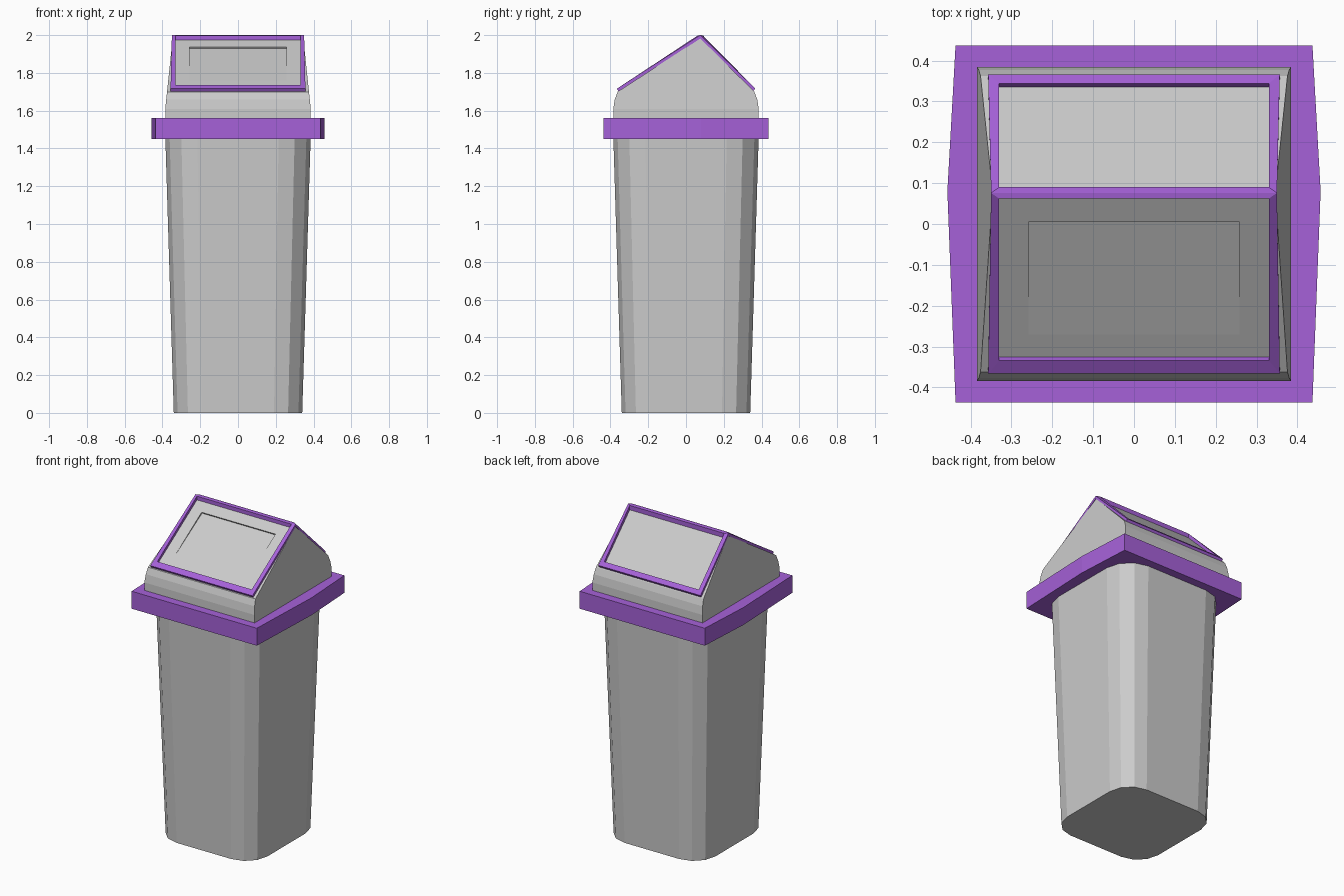
import bpy
from math import cos, sin, radians

if "Cube" in bpy.data.objects:
    bpy.data.objects.remove(bpy.data.objects["Cube"])

purple = bpy.data.materials.new("purple_plastic")
purple.diffuse_color = (0.38, 0.12, 0.69, 1)
purple.use_nodes = True
purple.node_tree.nodes["Principled BSDF"].inputs["Base Color"].default_value = purple.diffuse_color


def make(name, verts, faces, mat=None):
    me = bpy.data.meshes.new(name)
    me.from_pydata(verts, [], faces)
    me.update()
    ob = bpy.data.objects.new(name, me)
    bpy.context.collection.objects.link(ob)
    if mat:
        me.materials.append(mat)
    return ob


def strips(rings, n):
    """Quads between consecutive rings of n vertices."""
    return [(r * n + i, r * n + (i + 1) % n, (r + 1) * n + (i + 1) % n, (r + 1) * n + i)
            for r in range(rings - 1) for i in range(n)]


def loft(name, rings, mat=None):
    n = len(rings[0])
    faces = strips(len(rings), n)
    faces += [tuple(reversed(range(n))), tuple(range(n * (len(rings) - 1), n * len(rings)))]
    return make(name, [v for r in rings for v in r], faces, mat)


def rect(x, y, z):
    return [(-x, -y, z), (x, -y, z), (x, y, z), (-x, y, z)]


# Tapered bin body, corners rounded with three facets
def body_ring(h, z):
    r = 0.44 * h
    c = h - r
    ring = []
    for sx, sy, start in ((1, 1, 0), (-1, 1, 90), (-1, -1, 180), (1, -1, 270)):
        for k in range(4):
            a = radians(start + 30 * k)
            ring.append((sx * c + r * cos(a), sy * c + r * sin(a), z))
    return ring


loft("bin_body", [body_ring(0.34, 0), body_ring(0.386, 1.5)])

# Rim collar with slightly pointed sides
outline = [(-0.437, -0.437), (0.437, -0.437), (0.457, 0.08),
           (0.437, 0.437), (-0.437, 0.437), (-0.457, 0.08)]
loft("rim_collar", [[(x, y, z) for x, y in outline] for z in (1.45, 1.56)], purple)

# Roof slopes
RIDGE_Y, RIDGE_Z, EAVE_Y, EAVE_Z = 0.076, 1.984, 0.362, 1.70


def slope_z(y, sign):
    return EAVE_Z + (RIDGE_Z - EAVE_Z) * (y - sign * EAVE_Y) / (RIDGE_Y - sign * EAVE_Y)


# Gabled lid with door opening in the front slope
DX, DY0, DY1 = 0.258, -0.27, 0.005
verts = (rect(0.385, 0.385, 1.5) + rect(0.385, 0.385, 1.61)
         + rect(0.380, 0.377, 1.66) + rect(0.3757, EAVE_Y, EAVE_Z))
verts += [(-0.346, RIDGE_Y, RIDGE_Z), (0.346, RIDGE_Y, RIDGE_Z)]
verts += [(x, y, slope_z(y, -1)) for x, y in ((-DX, DY0), (DX, DY0), (DX, DY1), (-DX, DY1))]
faces = strips(2, 4) + [(3, 2, 1, 0), (14, 15, 16, 17)]
for a in (4, 8):  # curved front and back shoulders
    faces += [(a, a + 1, a + 5, a + 4), (a + 2, a + 3, a + 7, a + 6)]
faces += [(5, 6, 10, 14, 17, 13, 9), (7, 4, 8, 12, 16, 15, 11)]  # gable sides
outer, inner = (12, 13, 17, 16), (18, 19, 20, 21)
faces += [(outer[i], outer[(i + 1) % 4], inner[(i + 1) % 4], inner[i]) for i in range(4)]
# Swing door, sunk at its top edge
verts += [(x, DY1 + 0.005, slope_z(DY1, -1) - 0.008) for x in (DX, -DX)]
faces += [(18, 19, 22, 23), (20, 21, 23, 22), (19, 20, 22), (21, 18, 23)]
make("lid_with_door", verts, faces)


# Raised frames around both slopes, meeting in a flat ridge cap
def slope_frame(name, sign, y_low, y_high):
    lift = 0.017
    ny = sign * 0.009  # sideways part of the slope's normal offset
    plan = [(-0.357, sign * 0.357), (0.357, sign * 0.357), (0.35, RIDGE_Y), (-0.35, RIDGE_Y),
            (-0.33, y_low), (0.33, y_low), (0.33, y_high), (-0.33, y_high)]
    base = [(x, y, slope_z(y, sign) - 0.002) for x, y in plan]
    top = []
    for k, (x, y) in enumerate(plan):
        if k in (2, 3, 6, 7):
            top.append((x, y, 2.0 if k < 4 else 1.998))
        else:
            top.append((x, y + ny, slope_z(y, sign) + lift - 0.004))
    f = []
    for i in range(4):
        j = (i + 1) % 4
        f += [(8 + i, 8 + j, 12 + j, 12 + i), (j, i, 4 + i, 4 + j), (4 + j, 4 + i, 12 + i, 12 + j)]
        if i != 2:  # the ridge seam stays open between the two halves
            f.append((i, j, 8 + j, 8 + i))
    if sign > 0:
        f = [tuple(reversed(q)) for q in f]
    make(name, base + top, f, purple)


slope_frame("front_frame", -1, -0.325, 0.062)
slope_frame("back_frame", 1, 0.335, 0.09)
